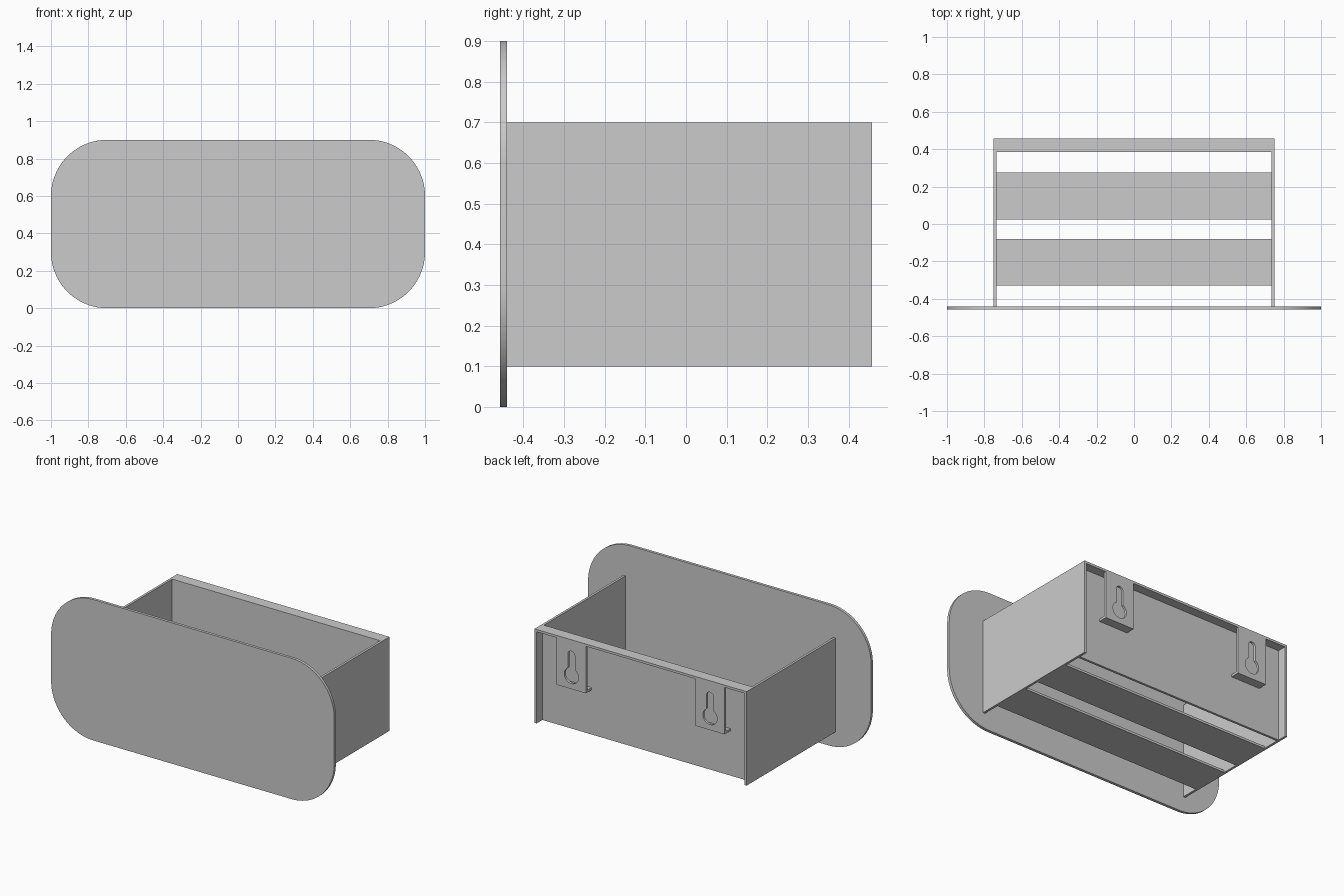
import bpy, bmesh
from math import cos, sin, radians

if "Cube" in bpy.data.objects:
    bpy.data.objects.remove(bpy.data.objects["Cube"])

T = 0.015          # board thickness
BACK = 0.458       # rear plane


def box(name, x, y, z):
    """Board spanning the given (min, max) ranges."""
    bm = bmesh.new()
    bmesh.ops.create_cube(bm, size=1)
    for v in bm.verts:
        v.co = [r[0] if c < 0 else r[1] for c, r in zip(v.co, (x, y, z))]
    me = bpy.data.meshes.new(name)
    bm.to_mesh(me)
    bm.free()
    ob = bpy.data.objects.new(name, me)
    bpy.context.collection.objects.link(ob)
    return ob


def arc(cx, cz, r, a0, a1, n):
    angles = [radians(a0 + (a1 - a0) * i / n) for i in range(n + 1)]
    return [(cx + r * cos(a), cz + r * sin(a)) for a in angles]


def sheet(name, outlines, y0, y1):
    """Upright plate from x/z outlines; inner outlines become holes."""
    cu = bpy.data.curves.new(name, 'CURVE')
    cu.dimensions, cu.fill_mode = '2D', 'BOTH'
    cu.extrude = (y1 - y0) / 2
    for pts in outlines:
        sp = cu.splines.new('POLY')
        sp.points.add(len(pts) - 1)
        for p, (x, z) in zip(sp.points, pts):
            p.co = (x, z, 0, 1)
        sp.use_cyclic_u = True
    ob = bpy.data.objects.new(name, cu)
    bpy.context.collection.objects.link(ob)
    ob.location.y = (y0 + y1) / 2
    ob.rotation_euler.x = radians(90)
    bpy.ops.object.select_all(action='DESELECT')
    ob.select_set(True)
    bpy.context.view_layer.objects.active = ob
    bpy.ops.object.convert(target='MESH')
    ob = bpy.context.object
    bm = bmesh.new()
    bm.from_mesh(ob.data)
    bmesh.ops.remove_doubles(bm, verts=bm.verts, dist=1e-5)
    bmesh.ops.recalc_face_normals(bm, faces=bm.faces)
    bm.to_mesh(ob.data)
    bm.free()
    bpy.ops.object.shade_smooth_by_angle(angle=radians(30))
    return ob


# Rounded front panel
R = 0.3
corners = [(0.7, 0.6, 0), (-0.7, 0.6, 90), (-0.7, 0.3, 180), (0.7, 0.3, 270)]
outline = [p for cx, cz, a in corners for p in arc(cx, cz, R, a, a + 90, 24)]
sheet("front_panel", [outline], -BACK, -0.44)

# Side boards, back board and top rear rail
box("side_right", (0.75 - T, 0.75), (-0.44, BACK), (0.1, 0.7))
box("side_left", (-0.75, -0.75 + T), (-0.44, BACK), (0.1, 0.7))
inner = (-0.75 + T, 0.75 - T)
box("back_board", inner, (0.385, 0.385 + T), (0.1, 0.7))
box("top_rail", inner, (0.385 + T, BACK), (0.7 - T, 0.7))

# Floor slats
for i, y in enumerate((-0.33, 0.025)):
    box(f"floor_slat_{i + 1}", inner, (y, y + 0.25), (0.1, 0.1 + T))

# Hanging brackets with keyhole slots and a bottom lip
for side, cx in (("left", -0.49), ("right", 0.49)):
    a, b = cx - 0.103, cx + 0.103
    plate = [(a, 0.385), (b, 0.385), (b, 0.7 - T), (a, 0.7 - T)]
    keyhole = arc(cx, 0.47, 0.05, 60, -240, 28) + arc(cx, 0.602, 0.025, 180, 0, 12)
    sheet(f"bracket_plate_{side}", [plate, keyhole], BACK - T, BACK)
    box(f"bracket_lip_{side}", (a, b), (0.385 + T, BACK - T), (0.385, 0.385 + T))
